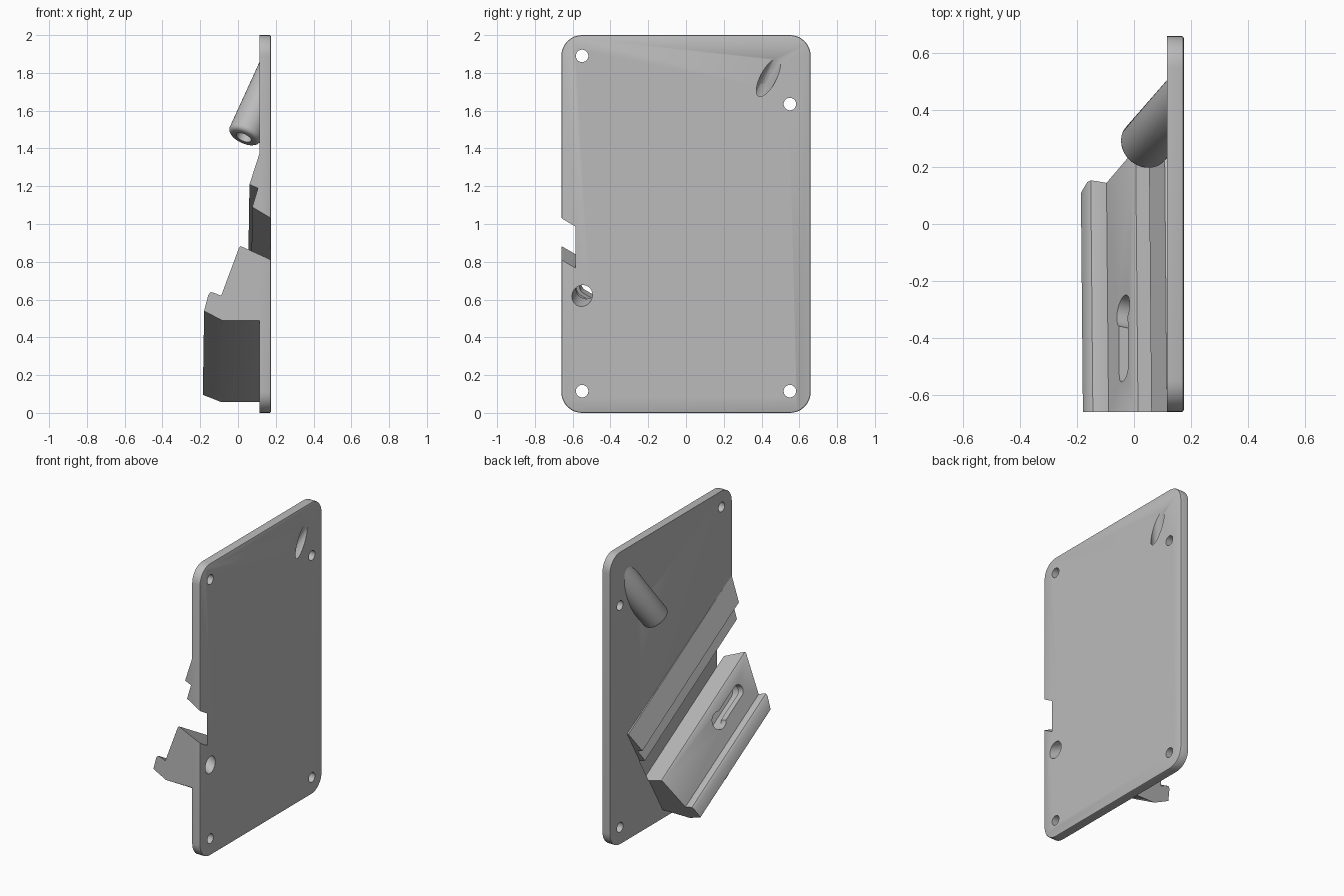
import bpy, bmesh, math
from mathutils import Vector

old = bpy.data.objects.get("Cube")
if old:
    bpy.data.objects.remove(old, do_unlink=True)

grey = bpy.data.materials.new("plain grey")
grey.use_nodes = True
grey.diffuse_color = (0.5, 0.5, 0.5, 1)
grey.node_tree.nodes["Principled BSDF"].inputs["Base Color"].default_value = (0.5, 0.5, 0.5, 1)

X = Vector((1, 0, 0))
ANGLE = math.radians(30)
ALONG = Vector((0, math.cos(ANGLE), -math.sin(ANGLE)))   # rail direction
ACROSS = Vector((0, math.sin(ANGLE), math.cos(ANGLE)))   # across the rail
EDGE = -0.66                                             # plate edge at the front


def loft(name, loops, bevel_x=None):
    """Solid skinned through matching closed loops, capped at both ends."""
    bm = bmesh.new()
    rings = [[bm.verts.new(p) for p in loop] for loop in loops]
    n = len(rings[0])
    for a, b in zip(rings, rings[1:]):
        for i in range(n):
            j = (i + 1) % n
            bm.faces.new((a[i], a[j], b[j], b[i]))
    bm.faces.new(rings[0])
    bm.faces.new(rings[-1])
    bmesh.ops.recalc_face_normals(bm, faces=bm.faces[:])
    if bevel_x is not None:
        rim = [e for e in bm.edges if all(abs(v.co.x - bevel_x) < 1e-4 for v in e.verts)]
        bmesh.ops.bevel(bm, geom=rim, offset=0.008, segments=2, profile=0.5, affect='EDGES')
    mesh = bpy.data.meshes.new(name)
    bm.to_mesh(mesh)
    bm.free()
    mesh.materials.append(grey)
    ob = bpy.data.objects.new(name, mesh)
    bpy.context.collection.objects.link(ob)
    return ob


def stadium(a, b, radius, u, v, steps=16):
    """Round-ended slot outline from a to b; a circle when a equals b."""
    pts = []
    for centre, turn in ((b, -math.pi / 2), (a, math.pi / 2)):
        for k in range(steps):
            t = turn + (k + 0.5) * math.pi / steps
            pts.append(centre + radius * (math.cos(t) * u + math.sin(t) * v))
    return pts


def slot(name, a, b, radius, direction, start, end, u=None):
    """Straight slot or cylinder running along a direction."""
    u = u or direction.orthogonal().normalized()
    v = direction.cross(u)
    ring = stadium(a, b, radius, u, v)
    return loft(name, [[p + direction * d for p in ring] for d in (start, end)])


def rail_point(x, z, y=None, s=None):
    """Slide a front-section point along the rail to depth y or station s."""
    p = Vector((x, EDGE, z))
    step = (y - EDGE) / ALONG.y if y is not None else s - p.dot(ALONG)
    p += ALONG * step
    p.x -= 0.009 * (p.y + 0.585)      # the rail leans slightly into the plate
    return p


def rail_prism(name, profile, y, s):
    return loft(name, [[rail_point(x, z, y=y) for x, z in profile],
                       [rail_point(x, z, s=s) for x, z in profile]])


# Backing plate with rounded corners
corner = 0.11
outline = []
for k, (cy, cz) in enumerate(((0.55, 1.89), (-0.55, 1.89), (-0.55, corner), (0.55, corner))):
    for i in range(9):
        t = (k + i / 8) * math.pi / 2
        outline.append((cy + corner * math.cos(t), cz + corner * math.sin(t)))
plate = loft("backing_plate", [[(x, y, z) for y, z in outline] for x in (0.115, 0.175)], 0.175)

# Slanted rail with hooked lower lip and stepped upper jaw
rail = rail_prism("slanted_rail", [
    (0.14, 0.49), (-0.085, 0.49), (-0.18, 0.54), (-0.158, 0.625), (-0.145, 0.64),
    (-0.125, 0.635), (-0.09, 0.62), (0.005, 0.875), (0.015, 0.885), (0.075, 1.09),
    (0.105, 1.19), (0.06, 1.21), (0.115, 1.38), (0.14, 1.38)], EDGE + 0.0005, 0.047)

# Slanted tube with a rounded lower lip, trimmed inside the plate
axis = Vector((0.375, 0.43, 0.82)).normalized()
mouth = Vector((0.03, 0.27, 1.458))
side = axis.orthogonal().normalized()
rings = [stadium(mouth + axis * d, mouth + axis * d, r, side, axis.cross(side), 24)
         for d, r in ((0, 0.068), (0.003, 0.077), (0.01, 0.085), (0.022, 0.09), (0.8, 0.09))]
tube = loft("slanted_tube", rings)
bm = bmesh.new()
bm.from_mesh(tube.data)
cut = bmesh.ops.bisect_plane(bm, geom=bm.verts[:] + bm.edges[:] + bm.faces[:],
                             plane_co=(0.15, 0, 0), plane_no=X, clear_outer=True)
bmesh.ops.contextual_create(bm, geom=[e for e in cut["geom_cut"]
                                      if isinstance(e, bmesh.types.BMEdge)])
bmesh.ops.recalc_face_normals(bm, faces=bm.faces[:])
bm.to_mesh(tube.data)
bm.free()

# Cutters: dovetail channel
channel = rail_prism("channel_cutter", [
    (-0.056, 0.915), (0.175, 0.81), (0.175, 1.03), (0.075, 1.09), (-0.02, 1.147)], -0.8, 0.05)

# Cutters: keyhole slot in the sloping rail face, with a wider cavity and a screw bore
slope = (0.4 * X + 0.917 * ACROSS).normalized()
inward = (0.917 * X - 0.4 * ACROSS).normalized()
narrow_end = rail_point(-0.035, 0.766, y=-0.515)
wide_end = rail_point(-0.035, 0.766, y=-0.305)
keyhole = [
    slot("keyhole_neck", narrow_end, wide_end, 0.04, inward, -0.06, 0.1, ALONG),
    slot("keyhole_head", wide_end, wide_end, 0.057, inward, -0.06, 0.11, ALONG),
    slot("keyhole_cavity", narrow_end, wide_end, 0.058, inward, 0.05, 0.125, ALONG)]
exit_point = Vector((0.175, -0.55, 0.62))
bore = slot("screw_bore", exit_point, exit_point, 0.053, inward, -0.14, 0.06)

# Cutters: tube bore and plate screw holes
tube_bore = slot("tube_bore", mouth, mouth, 0.042, axis, -0.1, 0.8)
holes = []
for y, z in ((-0.55, 1.89), (0.55, 1.635), (-0.55, 0.115), (0.55, 0.115)):
    p = Vector((0, y, z))
    holes.append(slot("screw_hole", p, p, 0.033, X, 0.05, 0.3))


def carve(ob, cutters):
    for c in cutters:
        mod = ob.modifiers.new("cut", 'BOOLEAN')
        mod.operation, mod.solver, mod.object = 'DIFFERENCE', 'EXACT', c
    bpy.context.view_layer.update()
    result = bpy.data.meshes.new_from_object(
        ob.evaluated_get(bpy.context.evaluated_depsgraph_get()))
    ob.modifiers.clear()
    ob.data = result


carve(plate, [channel, bore, tube_bore] + holes)
carve(rail, [channel, bore] + keyhole)
carve(tube, [tube_bore])
for c in [channel, bore, tube_bore] + keyhole + holes:
    bpy.data.objects.remove(c, do_unlink=True)

# Smooth round walls, crisp edges
bpy.ops.object.select_all(action='DESELECT')
for ob in (plate, rail, tube):
    ob.select_set(True)
bpy.context.view_layer.objects.active = plate
bpy.ops.object.shade_smooth_by_angle(angle=math.radians(30))
